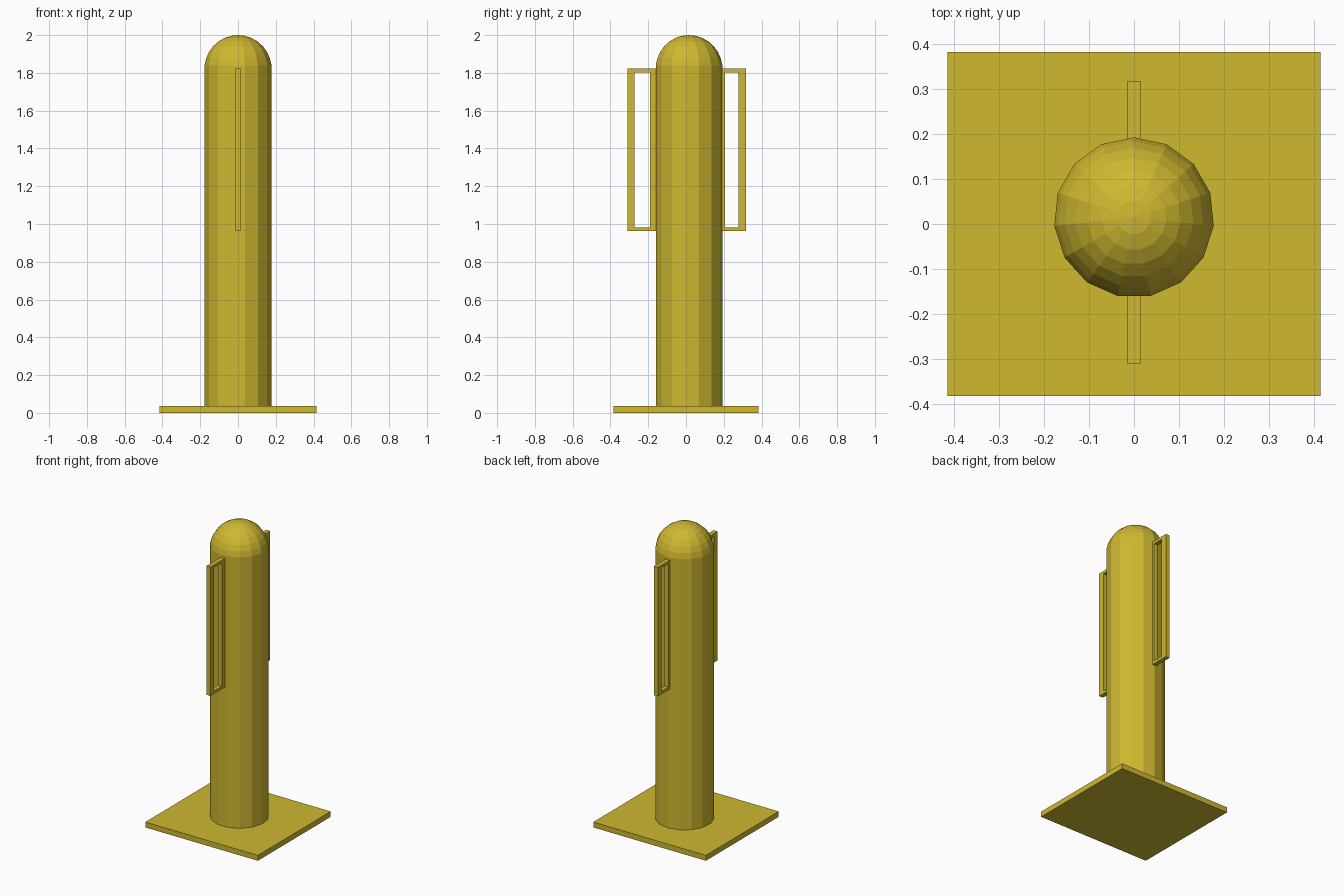
import bpy, bmesh, math

if "Cube" in bpy.data.objects:
    bpy.data.objects.remove(bpy.data.objects["Cube"])

mat = bpy.data.materials.new("yellow")
mat.diffuse_color = (0.62, 0.48, 0.03, 1)
mat.use_nodes = True
mat.node_tree.nodes["Principled BSDF"].inputs["Base Color"].default_value = mat.diffuse_color


def make_object(name, bm):
    bmesh.ops.recalc_face_normals(bm, faces=bm.faces)
    mesh = bpy.data.meshes.new(name)
    bm.to_mesh(mesh)
    bm.free()
    mesh.materials.append(mat)
    obj = bpy.data.objects.new(name, mesh)
    bpy.context.collection.objects.link(obj)


def box(name, x, y0, y1, z0, z1):
    bm = bmesh.new()
    bmesh.ops.create_cube(bm, size=1)
    for v in bm.verts:
        v.co = (2 * x * v.co.x, y1 if v.co.y > 0 else y0, z1 if v.co.z > 0 else z0)
    make_object(name, bm)


def frame(name, x, outer, inner):
    # Rectangular loop: outer and inner (y0, y1, z0, z1) rectangles on both sides
    bm = bmesh.new()
    rings = []
    for sx in (-x, x):
        for y0, y1, z0, z1 in (outer, inner):
            rings.append([bm.verts.new((sx, y, z)) for y, z in
                          ((y0, z0), (y1, z0), (y1, z1), (y0, z1))])
    for a, b in ((0, 1), (1, 3), (3, 2), (2, 0)):
        for i in range(4):
            j = (i + 1) % 4
            bm.faces.new((rings[a][i], rings[a][j], rings[b][j], rings[b][i]))
    make_object(name, bm)


# Base plate
box("base_plate", 0.415, -0.383, 0.383, 0, 0.036)

# Fifteen-sided post with a domed top
R, N, CY = 0.1785, 15, 0.0145
CZ = 2 - R
profile = [(R, 0.02), (R, CZ + R * math.cos(math.radians(84)))]
profile += [(R * math.sin(math.radians(a)), CZ + R * math.cos(math.radians(a)))
            for a in range(72, 0, -12)]
bm = bmesh.new()
rings = []
for r, z in profile:
    angles = [math.pi / 2 + 2 * math.pi * k / N for k in range(N)]
    rings.append([bm.verts.new((r * math.cos(t), CY + r * math.sin(t), z)) for t in angles])
for lo, hi in zip(rings, rings[1:]):
    for i in range(N):
        j = (i + 1) % N
        bm.faces.new((lo[i], lo[j], hi[j], hi[i]))
tip = bm.verts.new((0, CY, 2))
for i in range(N):
    bm.faces.new((rings[-1][i], rings[-1][(i + 1) % N], tip))
bm.faces.new(rings[0])
make_object("domed_post", bm)

# Handle frames in front of and behind the post
Z0, Z1, T = 0.963, 1.822, 0.019
for name, y0, y1 in (("front_handle", -0.311, -0.152), ("back_handle", 0.168, 0.318)):
    frame(name, 0.0145, (y0, y1, Z0, Z1), (y0 + 0.039, y1 - 0.039, Z0 + T, Z1 - T))
